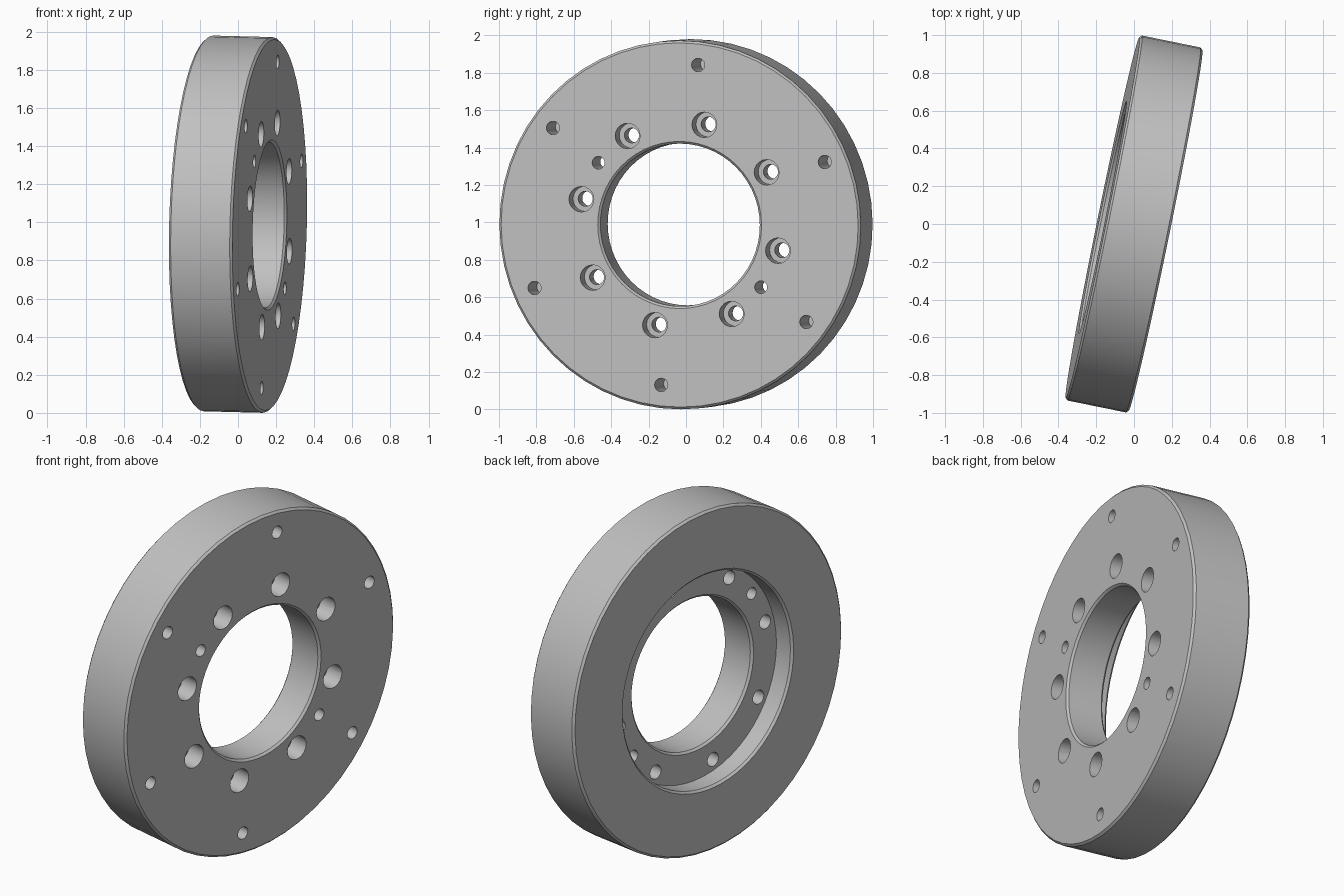
import bpy, bmesh, math
from mathutils import Matrix, Vector

if "Cube" in bpy.data.objects:
    bpy.data.objects.remove(bpy.data.objects["Cube"])

R_OUT, R_BORE, R_RECESS = 0.986, 0.435, 0.615
HALF = 0.17                 # half of the thickness, front face at +HALF
STEP = HALF - 0.22          # floor of the rear recess
C = 0.012                   # edge chamfer


def lathe(bm, profile, segs, ring=False, y=0.0, z=0.0):
    """Revolve (x, radius) points round the x axis; ring joins the ends, else they are capped."""
    loops = []
    for x, r in profile:
        loops.append([bm.verts.new((x, y + r * math.cos(math.tau * i / segs),
                                    z + r * math.sin(math.tau * i / segs)))
                      for i in range(segs)])
    pairs = list(zip(loops, loops[1:]))
    if ring:
        pairs.append((loops[-1], loops[0]))
    else:
        bm.faces.new(loops[0])
        bm.faces.new(loops[-1])
    for a, b in pairs:
        for i in range(segs):
            j = (i + 1) % segs
            bm.faces.new((a[i], a[j], b[j], b[i]))


def make_object(name, bm):
    bmesh.ops.recalc_face_normals(bm, faces=bm.faces[:])
    mesh = bpy.data.meshes.new(name)
    bm.to_mesh(mesh)
    bm.free()
    ob = bpy.data.objects.new(name, mesh)
    bpy.context.collection.objects.link(ob)
    return ob


# Flange ring with chamfered edges and rear recess
bm = bmesh.new()
lathe(bm, [(HALF, R_BORE + C), (HALF, R_OUT - C), (HALF - C, R_OUT),
           (C - HALF, R_OUT), (-HALF, R_OUT - C), (-HALF, R_RECESS + C),
           (C - HALF, R_RECESS), (STEP, R_RECESS), (STEP, R_BORE + C),
           (STEP + C, R_BORE), (HALF - C, R_BORE)], 56, ring=True)
flange = make_object("flange_ring", bm)

# Hole cutters: counterbored bolts, dowel holes, blind outer holes
bolt = [(0.3, 0.068), (HALF - 0.11, 0.068), (HALF - 0.11, 0.04), (STEP - 0.05, 0.04)]
dowel = [(0.3, 0.034), (STEP - 0.05, 0.034)]
blind = [(0.3, 0.036), (HALF - 0.24, 0.036)]
bm = bmesh.new()
for profile, count, radius, start in ((bolt, 8, 0.553, -14.4),
                                      (dowel, 2, 0.553, -37),
                                      (blind, 6, 0.862, -37)):
    for k in range(count):
        a = math.radians(start + 360 * k / count)
        lathe(bm, profile, 20, y=radius * math.cos(a), z=radius * math.sin(a))
cutter = make_object("hole_cutter", bm)
cutter.hide_render = True

mod = flange.modifiers.new("holes", "BOOLEAN")
mod.operation = "DIFFERENCE"
mod.solver = "EXACT"
mod.object = cutter
bpy.context.view_layer.objects.active = flange
flange.select_set(True)
bpy.ops.object.modifier_apply(modifier=mod.name)
bpy.data.objects.remove(cutter)

# Steel colour
steel = bpy.data.materials.new("grey_steel")
steel.use_nodes = True
colour = (0.53, 0.53, 0.53, 1)
steel.diffuse_color = colour
steel.node_tree.nodes["Principled BSDF"].inputs["Base Color"].default_value = colour
flange.data.materials.clear()
flange.data.materials.append(steel)

# Smooth shading with sharp edges, then tilt into place
bpy.ops.object.shade_smooth_by_angle(angle=math.radians(30))
n = Vector((0.98, -0.2, -0.025)).normalized()
up = (Vector((0, 0, 1)) - n * n.z).normalized()
side = up.cross(n)
flange.matrix_world = Matrix.Translation((0, 0, 0.99)) @ Matrix((n, side, up)).transposed().to_4x4()
